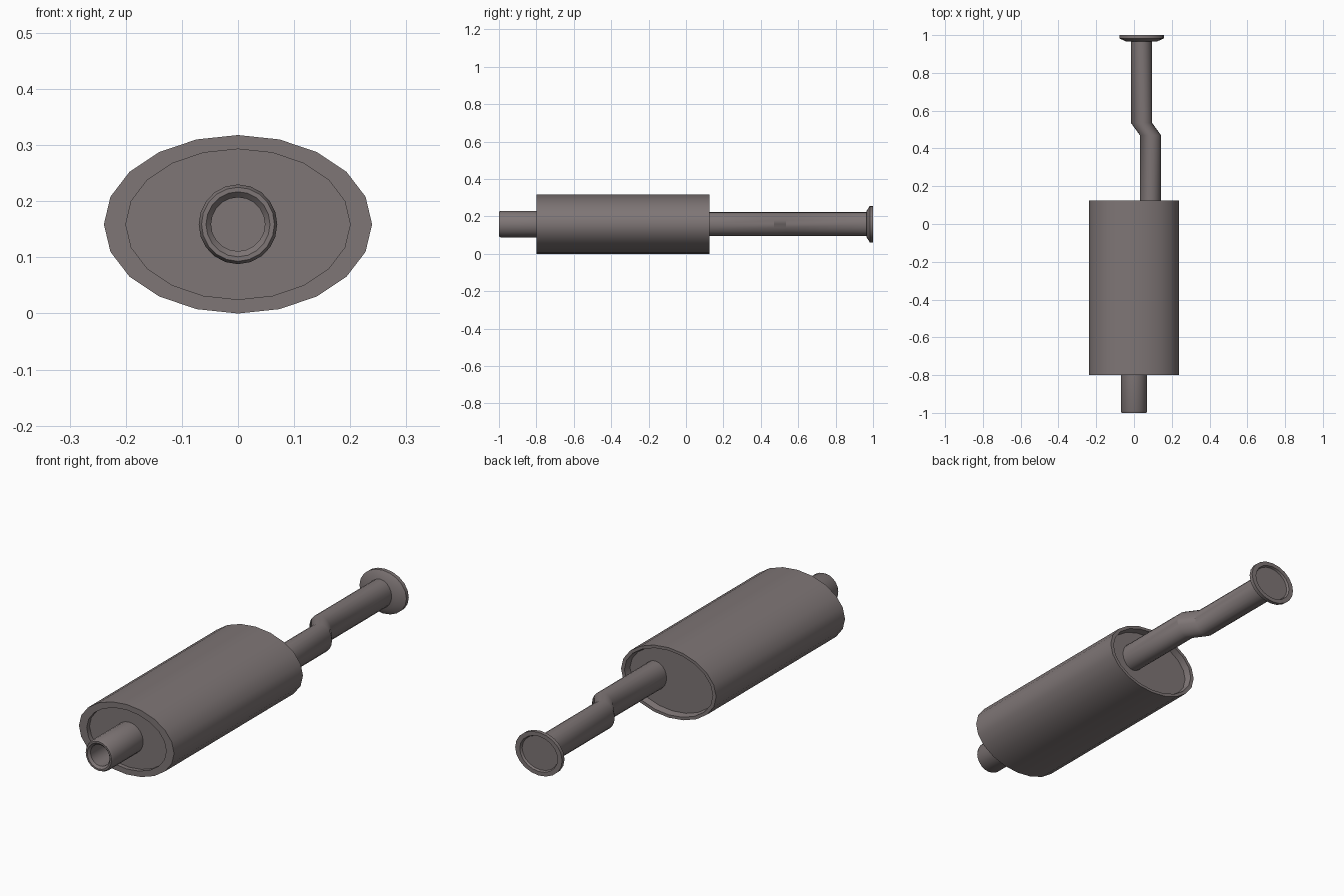
import bpy, bmesh, math

cube = bpy.data.objects.get("Cube")
if cube:
    bpy.data.objects.remove(cube, do_unlink=True)

SIDES = 20
AXIS_Z = 0.159

steel = bpy.data.materials.new("warm grey steel")
steel.use_nodes = True
colour = (0.21, 0.18, 0.18, 1)
steel.diffuse_color = colour
steel.node_tree.nodes["Principled BSDF"].inputs["Base Color"].default_value = colour


def tube(name, stations):
    """Skin elliptical rings (y, centre x, radius x, radius z) and cap both ends."""
    bm = bmesh.new()
    rings = []
    for y, cx, rx, rz in stations:
        angles = [2 * math.pi * i / SIDES for i in range(SIDES)]
        rings.append([bm.verts.new((cx + rx * math.cos(a), y, AXIS_Z + rz * math.sin(a)))
                      for a in angles])
    for a, b in zip(rings, rings[1:]):
        for i in range(SIDES):
            j = (i + 1) % SIDES
            bm.faces.new((a[i], a[j], b[j], b[i]))
    bm.faces.new(rings[0])
    bm.faces.new(rings[-1])
    bmesh.ops.recalc_face_normals(bm, faces=bm.faces)
    mesh = bpy.data.meshes.new(name)
    bm.to_mesh(mesh)
    bm.free()
    mesh.materials.append(steel)
    obj = bpy.data.objects.new(name, mesh)
    bpy.context.collection.objects.link(obj)
    bpy.ops.object.select_all(action='DESELECT')
    obj.select_set(True)
    bpy.context.view_layer.objects.active = obj
    bpy.ops.object.shade_smooth_by_angle(angle=math.radians(35))
    return obj


# Oval canister with recessed end plates
tube("muffler_body", [
    (-0.78, 0, 0.2, 0.134),
    (-0.8, 0, 0.2, 0.134),
    (-0.8, 0, 0.239, 0.159),
    (0.125, 0, 0.239, 0.159),
    (0.125, 0, 0.222, 0.146),
    (0.095, 0, 0.215, 0.14),
])

# Hollow outlet with a chamfered lip
tube("tail_pipe", [
    (-0.775, 0, 0.07, 0.071),
    (-0.99, 0, 0.07, 0.071),
    (-1.0, 0, 0.065, 0.066),
    (-1.0, 0, 0.057, 0.058),
    (-0.99, 0, 0.048, 0.048),
    (-0.8, 0, 0.048, 0.048),
])

# Inlet pipe with a sideways kink
tube("inlet_pipe", [
    (0.09, 0.087, 0.056, 0.064),
    (0.47, 0.087, 0.056, 0.064),
    (0.535, 0.04, 0.056, 0.064),
    (0.98, 0.04, 0.056, 0.064),
])

# Flared flange with a shallow dished face
tube("inlet_flange", [
    (0.965, 0.04, 0.08, 0.07),
    (0.983, 0.04, 0.118, 0.098),
    (1.0, 0.04, 0.118, 0.098),
    (1.0, 0.04, 0.095, 0.08),
    (0.99, 0.04, 0.09, 0.076),
])
